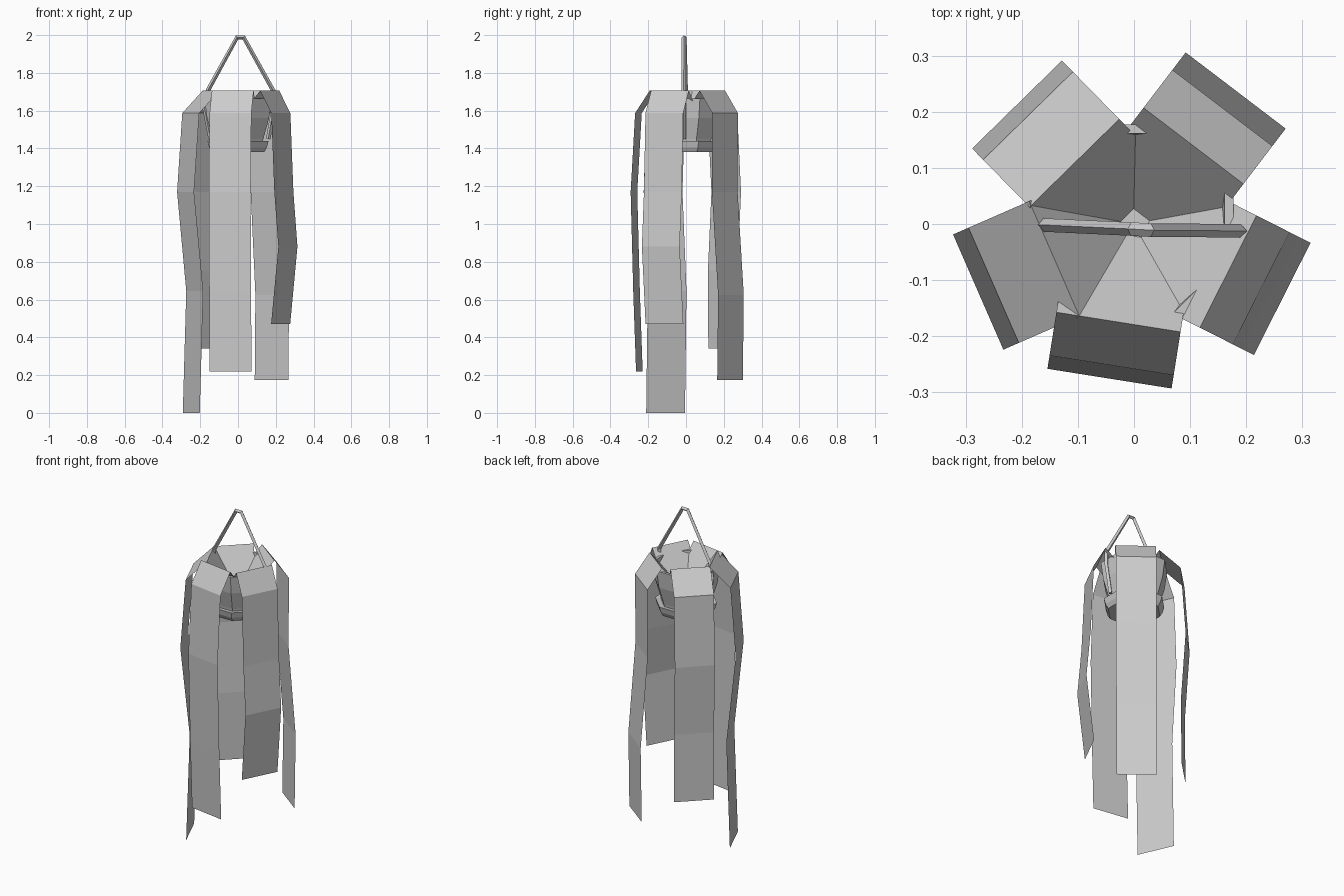
import bpy, bmesh
from math import sin, cos, radians, pi

if "Cube" in bpy.data.objects:
    bpy.data.objects.remove(bpy.data.objects["Cube"])


def mesh_object(name, verts, faces):
    me = bpy.data.meshes.new(name)
    me.from_pydata(verts, [], faces)
    ob = bpy.data.objects.new(name, me)
    bpy.context.collection.objects.link(ob)
    return ob


def lathe(name, profile, sides):
    """Faceted surface of revolution, closed at the bottom."""
    verts = [(r * cos(2 * pi * (i + .5) / sides), r * sin(2 * pi * (i + .5) / sides), z)
             for r, z in profile for i in range(sides)]
    faces = [list(range(sides))[::-1]]
    for k in range(len(profile) - 1):
        for i in range(sides):
            j = (i + 1) % sides
            faces.append([k * sides + i, k * sides + j, (k + 1) * sides + j, (k + 1) * sides + i])
    return mesh_object(name, verts, faces)


def leaf(name, angle, path, width=.224):
    """Flat strip that follows (radius, height) points in one direction."""
    a = radians(angle)
    verts, faces = [], []
    for r, z in path:
        for s in (-width / 2, width / 2):
            verts.append((r * cos(a) - s * sin(a), r * sin(a) + s * cos(a), z))
    for i in range(len(path) - 1):
        k = 2 * i
        faces.append([k, k + 2, k + 3, k + 1])
    return mesh_object(name, verts, faces)


# Pot with flared wall, turned-in rim and soil
lathe("pot", [(.135, 1.40), (.145, 1.45), (.178, 1.56), (.192, 1.665),
              (.175, 1.665), (.15, 1.5)], 8)
lathe("soil", [(.155, 1.51), (.001, 1.515)], 8)

# Saucer under the pot
lathe("saucer", [(.15, 1.38), (.165, 1.405), (.175, 1.44), (.14, 1.435)], 8)

# Drooping leaves: rise out of the pot, fold over the rim and hang down
base, top, fold = 1.5, 1.706, 1.587
leaf("front_leaf", -99, [(.01, base), (.177, top), (.255, fold), (.279, 1.17), (.265, .64), (.25, .22)])
leaf("left_leaf", 203.6, [(.01, base), (.155, top), (.273, fold), (.303, 1.17), (.25, .645), (.27, 0)])
leaf("right_leaf", -26.8, [(.01, base), (.188, top), (.254, fold), (.272, 1.17), (.296, .88), (.253, .47)])
leaf("back_right_leaf", 52.7, [(.01, base), (.175, top), (.26, fold), (.258, 1.17), (.299, .625), (.293, .175)])
leaf("back_left_leaf", 134.4, [(.01, base), (.152, top), (.27, fold), (.298, 1.17), (.272, .75), (.275, .34)])

# Hanging wire that runs down both sides of the pot
path = [(-.145, -.002, 1.45), (-.178, 0, 1.62), (-.158, -.002, 1.71), (-.005, -.009, 1.988),
        (.03, -.011, 1.988), (.19, -.012, 1.7), (.19, -.012, 1.62), (.16, -.012, 1.45)]
cu = bpy.data.curves.new("hanger", 'CURVE')
cu.dimensions = '3D'
cu.bevel_depth = .012
cu.bevel_resolution = 0
cu.use_fill_caps = True
sp = cu.splines.new('POLY')
sp.points.add(len(path) - 1)
for p, co in zip(sp.points, path):
    p.co = (*co, 1)
sp.use_smooth = False
bpy.context.collection.objects.link(bpy.data.objects.new("hanger", cu))
